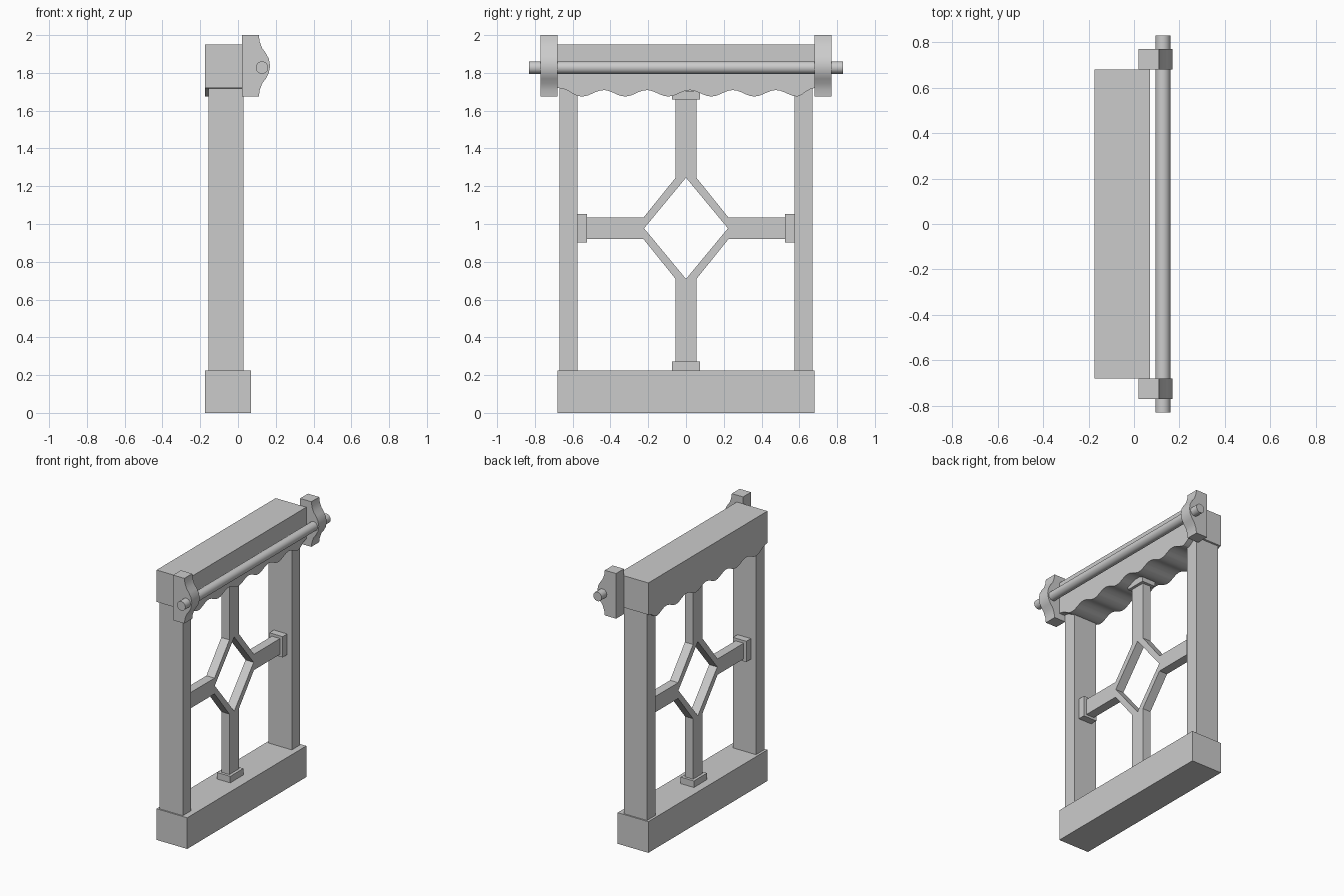
import bpy, bmesh, math
from mathutils import Vector

if "Cube" in bpy.data.objects:
    bpy.data.objects.remove(bpy.data.objects["Cube"])


def box(name, x, y, z):
    bpy.ops.mesh.primitive_cube_add(size=1, location=((x[0] + x[1]) / 2, (y[0] + y[1]) / 2, (z[0] + z[1]) / 2))
    ob = bpy.context.object
    ob.name = name
    ob.scale = (x[1] - x[0], y[1] - y[0], z[1] - z[0])
    bpy.ops.object.transform_apply(location=False, rotation=False, scale=True)
    return ob


def prism(name, loops, to3d, offset):
    """Fill outline loops (later loops are holes) and extrude them by offset."""
    bm = bmesh.new()
    edges = []
    for loop in loops:
        vs = [bm.verts.new(to3d(a, b)) for a, b in loop]
        edges += [bm.edges.new((vs[i - 1], vs[i])) for i in range(len(vs))]
    bmesh.ops.triangle_fill(bm, edges=edges, use_beauty=True)
    out = bmesh.ops.extrude_face_region(bm, geom=bm.faces[:])
    moved = [g for g in out['geom'] if isinstance(g, bmesh.types.BMVert)]
    bmesh.ops.translate(bm, verts=moved, vec=Vector(offset))
    bmesh.ops.recalc_face_normals(bm, faces=bm.faces[:])
    me = bpy.data.meshes.new(name)
    bm.to_mesh(me)
    bm.free()
    ob = bpy.data.objects.new(name, me)
    bpy.context.collection.objects.link(ob)
    return ob


def smooth(ob):
    bpy.ops.object.select_all(action='DESELECT')
    ob.select_set(True)
    bpy.context.view_layer.objects.active = ob
    bpy.ops.object.shade_smooth_by_angle(angle=math.radians(30))


CX, CZ = -0.0625, 0.977

# Base sill
box("base_sill", (-0.175, 0.07), (-0.68, 0.68), (0, 0.225))

# Top beam with a scalloped lower edge
N = 60
wave = []
for i in range(N + 1):
    y = -0.68 + 1.36 * i / N
    z = 1.692 + 0.017 * math.cos(2 * math.pi * (y - 0.02) / 0.228)
    # lift the outer ends
    z += max(0, (abs(y) - 0.6) / 0.08) * (1.72 - z)
    wave.append((y, z))
smooth(prism("top_beam", [wave + [(0.68, 1.95), (-0.68, 1.95)]],
             lambda a, b: (-0.175, a, b), (0.245, 0, 0)))

# Lattice with a diamond opening
quarter = [(0.055, 0.735), (0.055, 0.268), (0.225, 0.057), (0.575, 0.057)]
outer = []
for sy, sz in ((1, 1), (1, -1), (-1, -1), (-1, 1)):
    pts = [(sy * a, CZ + sz * b) for a, b in quarter]
    outer += pts if sy * sz > 0 else pts[::-1]
outer = [(a, max(b, 0.225)) for a, b in outer]
hole = [(0, CZ + 0.268), (0.222, CZ), (0, CZ - 0.268), (-0.222, CZ)]
prism("lattice", [outer, hole], lambda a, b: (CX - 0.0325, a, b), (0.065, 0, 0))

# Collars at the upper and lower lattice ends
cx = (CX - 0.053, CX + 0.053)
box("lower_collar", cx, (-0.075, 0.075), (0.225, 0.272))
box("upper_collar", cx, (-0.075, 0.075), (1.66, 1.705))

# Bracket profile in x, z
bulge = [(0.11, 2.0), (0.115, 1.965), (0.128, 1.93), (0.147, 1.905), (0.163, 1.875), (0.17, 1.837)]
bracket = ([(0.02, 1.674), (0.02, 2.0)] + bulge
           + [(x, 3.674 - z) for x, z in bulge[-2::-1]])

for s, side in ((-1, "near"), (1, "far")):
    box(side + "_post", (-0.157, 0.028), sorted((s * 0.575, s * 0.67)), (0.225, 1.72))
    box(side + "_collar", cx, sorted((s * 0.523, s * 0.575)), (0.903, 1.053))
    smooth(prism(side + "_bracket", [bracket],
                 lambda a, b: (a, s * 0.68, b), (0, s * 0.09, 0)))

# Hanging rod
bpy.ops.mesh.primitive_cylinder_add(vertices=24, radius=0.033, depth=1.66,
                                    location=(0.127, 0, 1.828), rotation=(math.pi / 2, 0, 0))
rod = bpy.context.object
rod.name = "hanging_rod"
smooth(rod)
